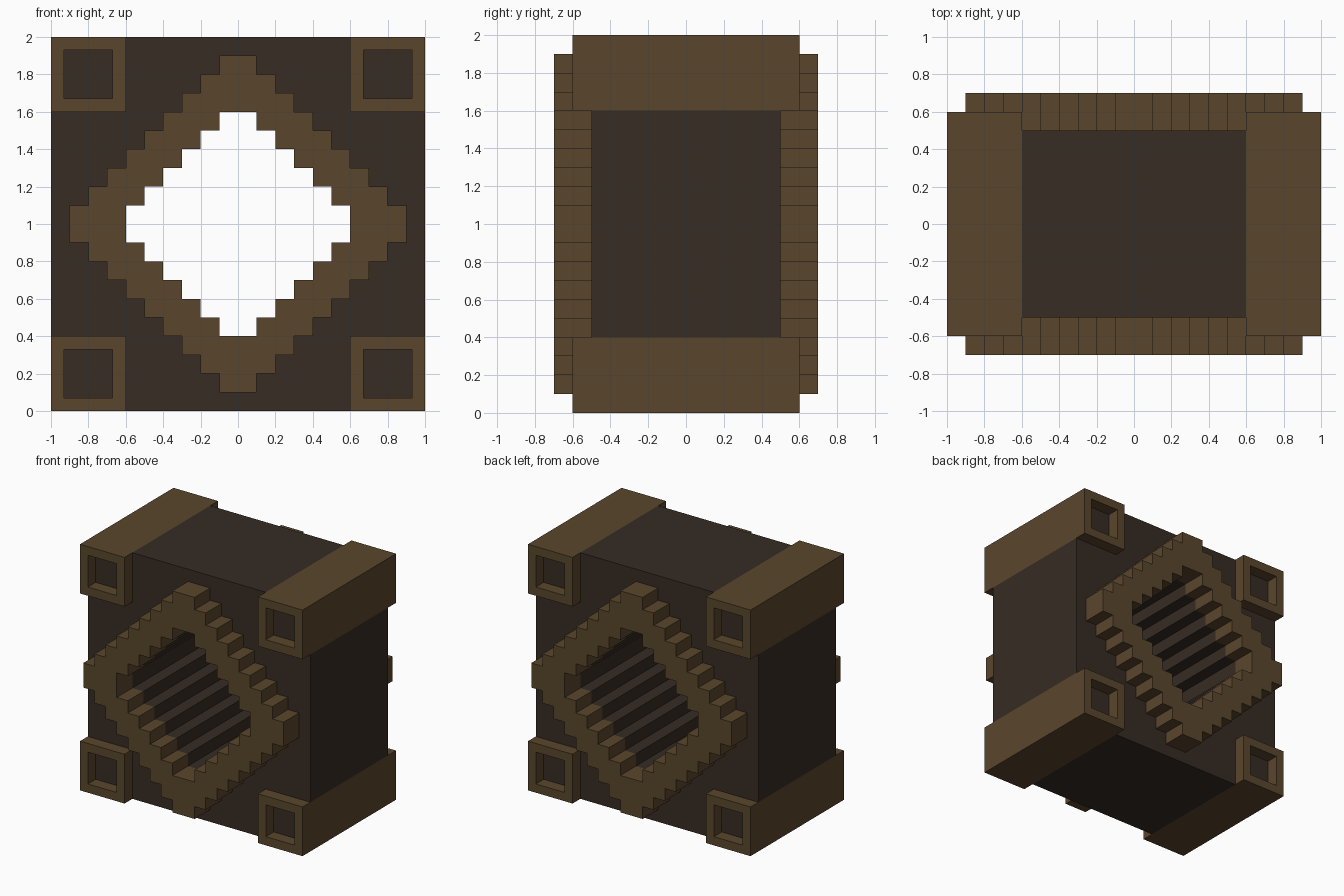
import bpy, bmesh, math
from mathutils import Matrix

if "Cube" in bpy.data.objects:
    bpy.data.objects.remove(bpy.data.objects["Cube"])


def material(name, rgb):
    m = bpy.data.materials.new(name)
    m.diffuse_color = (*rgb, 1)
    m.use_nodes = True
    m.node_tree.nodes["Principled BSDF"].inputs["Base Color"].default_value = m.diffuse_color
    return m


BROWN = material("warm brown", (0.102, 0.061, 0.025))
DARK = material("dark brown", (0.037, 0.025, 0.017))
STEP = 0.1


def add_object(name, bm, mats):
    mesh = bpy.data.meshes.new(name)
    bmesh.ops.recalc_face_normals(bm, faces=bm.faces)
    bm.to_mesh(mesh)
    bm.free()
    for m in mats:
        mesh.materials.append(m)
    ob = bpy.data.objects.new(name, mesh)
    bpy.context.collection.objects.link(ob)
    return ob


def stepped_diamond(n):
    """Closed staircase outline in x/z, reaching n steps from the centre."""
    quarter = []
    for i in range(n):
        w = (n - i) * STEP
        quarter += [(w, i * STEP), (w, (i + 1) * STEP)]
    quarter = quarter[1:]
    pts = []
    for k in range(4):
        sx, sz = [(1, 1), (-1, 1), (-1, -1), (1, -1)][k]
        part = quarter if k % 2 == 0 else quarter[::-1]
        pts += [(sx * x, sz * z) for x, z in part]
    return pts


def extruded_outline(name, loops, y0, y1, mat):
    """Fill the outlines (the second is a hole) and extrude along y."""
    curve = bpy.data.curves.new(name, 'CURVE')
    curve.dimensions = '2D'
    curve.fill_mode = 'BOTH'
    curve.extrude = (y1 - y0) / 2
    for loop in loops:
        sp = curve.splines.new('POLY')
        sp.points.add(len(loop) - 1)
        for p, (x, z) in zip(sp.points, loop):
            p.co = (x, z, 0, 1)
        sp.use_cyclic_u = True
        sp.use_smooth = False
    tmp = bpy.data.objects.new(name + "_outline", curve)
    bpy.context.collection.objects.link(tmp)
    bpy.context.view_layer.update()
    mesh = bpy.data.meshes.new_from_object(
        tmp.evaluated_get(bpy.context.evaluated_depsgraph_get()))
    bm = bmesh.new()
    bm.from_mesh(mesh)
    bpy.data.objects.remove(tmp)
    bpy.data.curves.remove(curve)
    bpy.data.meshes.remove(mesh)
    bmesh.ops.remove_doubles(bm, verts=bm.verts, dist=1e-4)
    bm.transform(Matrix.Translation((0, (y0 + y1) / 2, 1))
                 @ Matrix.Rotation(math.pi / 2, 4, 'X'))
    for f in bm.faces:
        f.smooth = False
        f.material_index = 0
    return add_object(name, bm, [mat])


# Dark body: square with notched corners and a stepped tunnel
tunnel = stepped_diamond(6)
a, b = 1.0, 0.6
cross = [(a, -b), (a, b), (b, b), (b, a), (-b, a), (-b, b),
         (-a, b), (-a, -b), (-b, -b), (-b, -a), (b, -a), (b, -b)]
extruded_outline("body", [cross, tunnel], -0.5, 0.5, DARK)

# Stepped diamond frames on front and back
for side, y0 in (("front", -0.7), ("back", 0.5)):
    extruded_outline(side + "_frame", [stepped_diamond(9), tunnel],
                     y0, y0 + 0.2, BROWN)


# Corner beams with a square socket in each end
def corner_beam(name, x, z):
    bm = bmesh.new()
    bmesh.ops.create_cube(bm, size=1, matrix=Matrix.Translation((x, 0, z))
                          @ Matrix.Diagonal((0.4, 1.2, 0.4, 1)))
    ends = [f for f in bm.faces if abs(f.normal.y) > 0.9]
    bmesh.ops.inset_individual(bm, faces=ends, thickness=0.1)
    floors = bmesh.ops.extrude_discrete_faces(bm, faces=ends)["faces"]
    for f in floors:
        f.material_index = 1
        inward = -0.1 if f.calc_center_median().y > 0 else 0.1
        bmesh.ops.translate(bm, verts=f.verts, vec=(0, inward, 0))
    add_object(name, bm, [BROWN, DARK])


for sx, side in ((-0.8, "left"), (0.8, "right")):
    for z, level in ((0.2, "lower"), (1.8, "upper")):
        corner_beam(f"{level}_{side}_beam", sx, z)
